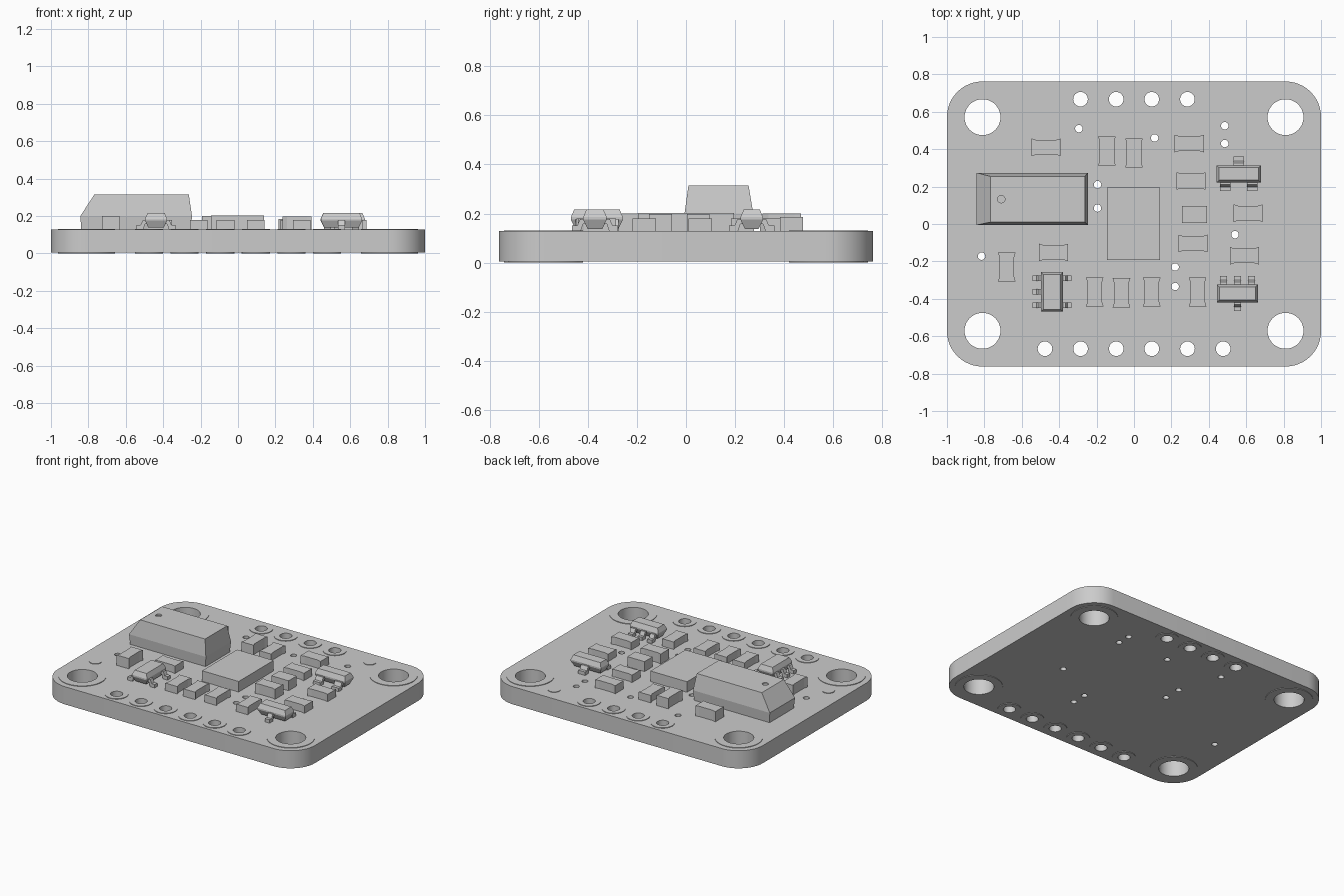
import bpy, bmesh, math
from mathutils import Matrix, Vector

if "Cube" in bpy.data.objects:
    bpy.data.objects.remove(bpy.data.objects["Cube"])

grey = bpy.data.materials.new("plain_grey")
grey.use_nodes = True
grey.diffuse_color = (0.6, 0.6, 0.6, 1)
grey.node_tree.nodes["Principled BSDF"].inputs["Base Color"].default_value = (0.6, 0.6, 0.6, 1)

BOTTOM, TOP, PAD = 0.004, 0.128, 0.004


def finish(name, bm, smooth=False):
    bmesh.ops.remove_doubles(bm, verts=bm.verts, dist=0.00005)
    bmesh.ops.recalc_face_normals(bm, faces=bm.faces)
    mesh = bpy.data.meshes.new(name)
    bm.to_mesh(mesh)
    bm.free()
    mesh.materials.clear()
    mesh.materials.append(grey)
    obj = bpy.data.objects.new(name, mesh)
    bpy.context.collection.objects.link(obj)
    if smooth:
        bpy.ops.object.select_all(action='DESELECT')
        obj.select_set(True)
        bpy.context.view_layer.objects.active = obj
        bpy.ops.object.shade_smooth_by_angle(angle=math.radians(35))
    return obj


def circle(x, y, r, n=32):
    return [(x + r * math.cos(2 * math.pi * i / n), y + r * math.sin(2 * math.pi * i / n))
            for i in range(n)]


def plate(name, loops, z0, z1):
    """Flat plate from an outline and any holes inside it."""
    curve = bpy.data.curves.new(name, 'CURVE')
    curve.dimensions = '2D'
    curve.fill_mode = 'BOTH'
    curve.extrude = (z1 - z0) / 2
    for loop in loops:
        spline = curve.splines.new('POLY')
        spline.points.add(len(loop) - 1)
        for point, (x, y) in zip(spline.points, loop):
            point.co = (x, y, 0, 1)
        spline.use_cyclic_u = True
    temp = bpy.data.objects.new(name + "_outline", curve)
    bpy.context.collection.objects.link(temp)
    bpy.context.view_layer.update()
    mesh = bpy.data.meshes.new_from_object(temp.evaluated_get(bpy.context.evaluated_depsgraph_get()))
    bm = bmesh.new()
    bm.from_mesh(mesh)
    bmesh.ops.translate(bm, verts=bm.verts, vec=(0, 0, (z0 + z1) / 2))
    bpy.data.objects.remove(temp)
    bpy.data.meshes.remove(mesh)
    return finish(name, bm, True)


def loft(bm, rings):
    """Closed solid through matching rings of points."""
    rows = [[bm.verts.new(p) for p in ring] for ring in rings]
    n = len(rows[0])
    for a, b in zip(rows, rows[1:]):
        for i in range(n):
            bm.faces.new((a[i], a[(i + 1) % n], b[(i + 1) % n], b[i]))
    bm.faces.new(rows[0][::-1])
    bm.faces.new(rows[-1])


def rect(x0, x1, y0, y1, z):
    return [(x0, y0, z), (x1, y0, z), (x1, y1, z), (x0, y1, z)]


# Hole positions
mounts = [(sx * 0.81, sy * 0.571) for sx in (-1, 1) for sy in (-1, 1)]
pins = [(-0.286 + 0.1905 * i, 0.667) for i in range(4)]
pins += [(-0.476 + 0.1905 * i, -0.667) for i in range(6)]
vias = [(-0.295, 0.51), (0.11, 0.46), (0.485, 0.525), (0.485, 0.43), (-0.195, 0.21),
        (-0.195, 0.085), (0.54, -0.057), (-0.815, -0.172), (0.22, -0.23), (0.22, -0.334)]

# Board with rounded corners and drilled holes
corner = 0.19
outline = []
for q, (sx, sy) in enumerate([(1, 1), (-1, 1), (-1, -1), (1, -1)]):
    for k in range(13):
        a = math.pi / 2 * (q + k / 12)
        outline.append((sx * (1 - corner) + corner * math.cos(a),
                        sy * (0.762 - corner) + corner * math.sin(a)))
holes = [circle(x, y, 0.096, 48) for x, y in mounts]
holes += [circle(x, y, 0.039) for x, y in pins]
holes += [circle(x, y, 0.02, 20) for x, y in vias]
plate("circuit_board", [outline] + holes, BOTTOM, TOP)

# Thin copper rings on both sides, and two alignment dots
for side, z0, z1 in (("top", TOP - 0.002, TOP + PAD), ("bottom", 0, BOTTOM + 0.002)):
    for x, y in mounts:
        plate(side + "_mount_ring", [circle(x, y, 0.152, 48), circle(x, y, 0.096, 48)], z0, z1)
    for x, y in pins:
        plate(side + "_pin_ring", [circle(x, y, 0.075), circle(x, y, 0.039)], z0, z1)
for x, y in ((-0.87, -0.34), (0.57, 0.65)):
    plate("alignment_dot", [circle(x, y, 0.04)], TOP - 0.002, TOP + PAD)

# Tall block with sloped end and a round dimple
bm = bmesh.new()
loft(bm, [rect(-0.838, -0.252, 0.0, 0.268, TOP),
          rect(-0.843, -0.246, -0.006, 0.274, 0.2),
          rect(-0.768, -0.263, 0.01, 0.255, 0.315)])
block = finish("tall_block", bm)
bm = bmesh.new()
bmesh.ops.create_cone(bm, cap_ends=True, segments=24, radius1=0.02, radius2=0.02, depth=0.04,
                      matrix=Matrix.Translation((-0.71, 0.133, 0.325)))
cutter = finish("dimple_cutter", bm)
cutter.hide_render = True
cut = block.modifiers.new("dimple", 'BOOLEAN')
cut.operation = 'DIFFERENCE'
cut.object = cutter
cut.solver = 'EXACT'
bpy.context.view_layer.objects.active = block
bpy.ops.object.modifier_apply(modifier=cut.name)
bpy.data.objects.remove(cutter)

# Flat central chip
bm = bmesh.new()
loft(bm, [rect(-0.144, 0.14, -0.193, 0.195, z) for z in (TOP, 0.202)])
finish("central_chip", bm)


# Small two-ended parts, slightly waisted
def passive(x, y, upright, top, waist=0.84, length=0.078, width=0.047):
    half = [(length, -width), (length, width), (0.68 * length, waist * width)]
    pts = half + [(-u, v) for u, v in half[::-1]]
    pts += [(-0.68 * length, -waist * width), (0.68 * length, -waist * width)]
    if upright:
        pts = [(-v, u) for u, v in pts]
    # order the outline by walking the ends and waist corners
    pts = pts[:3] + [pts[3], pts[4], pts[5], pts[6], pts[7]]
    bm = bmesh.new()
    loft(bm, [[(x + u, y + v, z) for u, v in pts] for z in (TOP, top)])
    finish("small_component", bm)


for x, y, top in [(-0.47, 0.41, 0.2), (0.295, 0.43, 0.185), (0.305, 0.23, 0.18), (0.315, -0.104, 0.198),
                  (0.61, 0.058, 0.18), (0.59, -0.17, 0.18), (-0.43, -0.152, 0.18)]:
    passive(x, y, False, top)
for x, y, top in [(-0.145, 0.39, 0.2), (0, 0.38, 0.18), (-0.68, -0.23, 0.2), (-0.21, -0.363, 0.18),
                  (-0.067, -0.368, 0.18), (0.095, -0.363, 0.18), (0.34, -0.363, 0.18)]:
    passive(x, y, True, top)
passive(0.323, 0.05, False, 0.198, 1, 0.067, 0.045)


# Small packages with bent legs
LEG = [(-0.02, 0.178), (0.012, 0.178), (0.024, 0.152), (0.046, 0.152),
       (0.046, TOP), (0.01, TOP), (0.0, 0.158), (-0.02, 0.158)]


def package(name, x, y, turn, half_len, half_wid, up, down, leg_width):
    place = Matrix.Translation((x, y, 0)) @ Matrix.Rotation(math.radians(turn), 4, 'Z')
    bm = bmesh.new()
    sizes = [(0.018, 0.138), (0, 0.175), (0, 0.185), (0.013, 0.216)]
    loft(bm, [rect(-half_len + s, half_len - s, -half_wid + s, half_wid - s, z) for s, z in sizes])
    bm.transform(place)
    finish(name + "_body", bm)
    bm = bmesh.new()
    for sign, offsets in ((1, up), (-1, down)):
        for o in offsets:
            loft(bm, [[(o + e * leg_width / 2, sign * (half_wid + d), z) for d, z in LEG]
                      for e in (-1, 1)])
    bm.transform(place)
    finish(name + "_legs", bm)


package("back_package", 0.56, 0.268, 0, 0.118, 0.046, [0], [-0.072, 0.072], 0.055)
package("front_package", 0.553, -0.371, 0, 0.11, 0.048, [-0.075, 0, 0.075], [0], 0.036)
package("side_package", -0.438, -0.363, 90, 0.106, 0.059, [-0.072, 0, 0.072], [-0.072, 0.072], 0.03)
